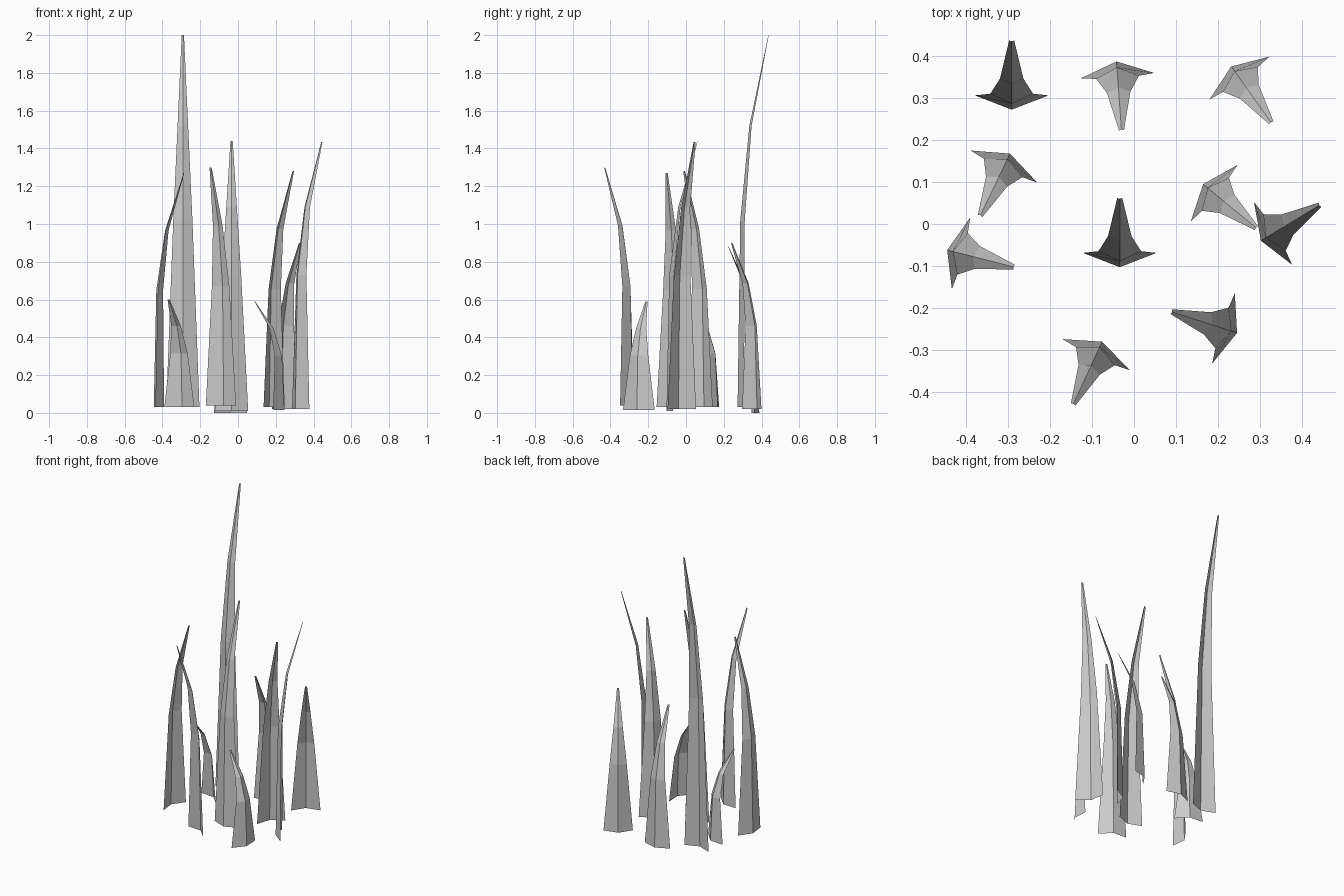
import bpy
from math import atan2, cos, sin

# Blade profile, per level: height fraction, half width, spine offset, edge offset
LEVELS = [
    (0.0, 0.088, 0.0, 0.034),
    (0.5, 0.051, 0.014, 0.038),
    (0.755, 0.028, 0.062, 0.074),
    (1.0, 0.006, 0.163, 0.165),
]

# Blades: spine base x, y, tip x, y, bottom z, top z
BLADES = [
    (-0.292, 0.273, -0.292, 0.436, 0.03, 2.00),
    (-0.042, 0.388, -0.030, 0.226, 0.00, 0.88),
    (0.232, 0.376, 0.327, 0.243, 0.02, 0.90),
    (-0.296, 0.168, -0.367, 0.020, 0.03, 0.60),
    (0.165, 0.095, 0.290, -0.008, 0.03, 1.28),
    (0.303, -0.040, 0.441, 0.044, 0.02, 1.435),
    (-0.034, -0.103, -0.034, 0.060, 0.01, 1.44),
    (-0.446, -0.062, -0.285, -0.103, 0.03, 1.27),
    (0.246, -0.260, 0.091, -0.210, 0.015, 0.59),
    (-0.076, -0.281, -0.145, -0.430, 0.04, 1.30),
]


def grass_blade(index, x, y, tip_x, tip_y, bottom, top):
    """Folded, tapering strip that bends from its spine towards the tip."""
    a = atan2(tip_y - y, tip_x - x)
    verts, faces = [], []
    for frac, half, spine, edge in LEVELS:
        z = bottom + frac * (top - bottom)
        for side, bend in ((-half, edge), (0, spine), (half, edge)):
            verts.append((x + bend * cos(a) + side * sin(a),
                          y + bend * sin(a) - side * cos(a), z))
    for row in range(len(LEVELS) - 1):
        for col in range(2):
            i = row * 3 + col
            faces.append((i, i + 3, i + 4, i + 1))
    mesh = bpy.data.meshes.new(f"grass_blade_{index}")
    mesh.from_pydata(verts, [], faces)
    obj = bpy.data.objects.new(f"grass_blade_{index}", mesh)
    bpy.context.collection.objects.link(obj)


# Tuft of ten blades
for n, blade in enumerate(BLADES, 1):
    grass_blade(n, *blade)
